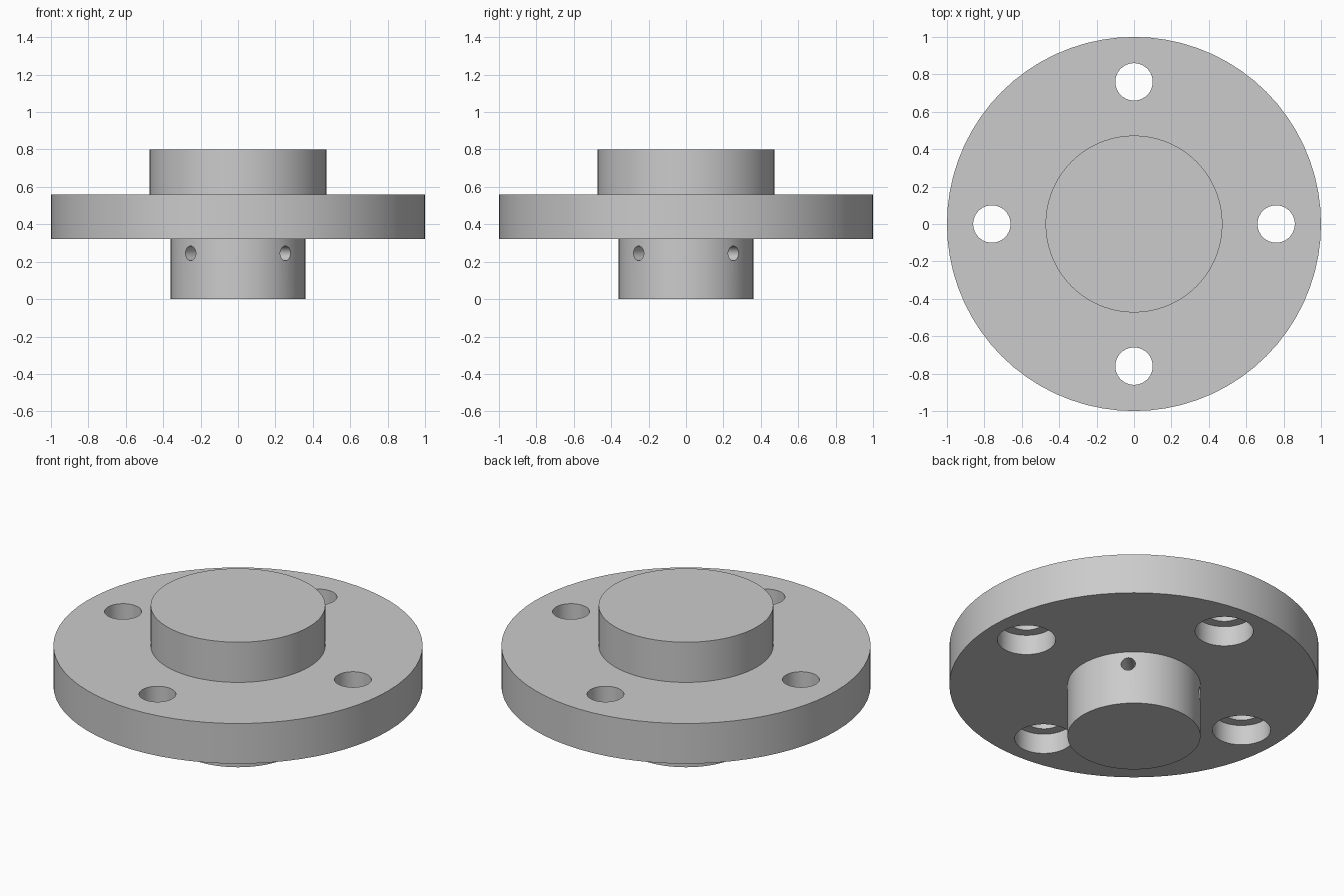
import bpy, bmesh
from math import pi, radians
from mathutils import Matrix

if "Cube" in bpy.data.objects:
    bpy.data.objects.remove(bpy.data.objects["Cube"])

SIDES = 72
STEP = pi / 2

grey = bpy.data.materials.new("plain_grey")
colour = (0.6, 0.6, 0.6, 1)
grey.use_nodes = True
grey.diffuse_color = colour
grey.node_tree.nodes["Principled BSDF"].inputs["Base Color"].default_value = colour


def add_lathe(bm, profile, sides, matrix=Matrix()):
    """Closed solid of revolution about z from (radius, height) points, low to high."""
    rings = []
    for r, z in profile:
        rings.append([bm.verts.new(matrix @ (Matrix.Rotation(2 * pi * i / sides, 4, "Z")
                      @ Matrix.Translation((r, 0, z))).translation) for i in range(sides)])
    for low, high in zip(rings, rings[1:]):
        for i in range(sides):
            j = (i + 1) % sides
            bm.faces.new((low[i], low[j], high[j], high[i]))
    bm.faces.new(rings[0][::-1])
    bm.faces.new(rings[-1])


def make(name, profile, sides=SIDES, places=(Matrix(),)):
    bm = bmesh.new()
    for place in places:
        add_lathe(bm, profile, sides, place)
    bmesh.ops.recalc_face_normals(bm, faces=bm.faces)
    mesh = bpy.data.meshes.new(name)
    bm.to_mesh(mesh)
    bm.free()
    mesh.materials.append(grey)
    ob = bpy.data.objects.new(name, mesh)
    bpy.context.collection.objects.link(ob)
    return ob


def activate(ob):
    bpy.ops.object.select_all(action="DESELECT")
    ob.select_set(True)
    bpy.context.view_layer.objects.active = ob


def cut(ob, cutter):
    cutter.hide_render = True
    mod = ob.modifiers.new("holes", "BOOLEAN")
    mod.operation = "DIFFERENCE"
    mod.solver = "EXACT"
    mod.object = cutter
    activate(ob)
    bpy.ops.object.modifier_apply(modifier=mod.name)
    bpy.data.objects.remove(cutter)


# Main solids, stacked on one axis
hub = make("lower_hub", [(0.36, 0), (0.36, 0.32)])
flange = make("flange", [(1, 0.32), (1, 0.56)])
boss = make("upper_boss", [(0.473, 0.56), (0.473, 0.8)])

# Four bolt holes, counterbored from below
bolt_places = [Matrix.Rotation(i * STEP, 4, "Z") @ Matrix.Translation((0.76, 0, 0))
               for i in range(4)]
cut(flange, make("bolt_hole_cutter",
                 [(0.158, 0.25), (0.158, 0.44), (0.1, 0.44), (0.1, 0.65)], 40, bolt_places))

# Four radial pin holes on the hub diagonals
pin_places = [Matrix.Translation((0, 0, 0.245)) @ Matrix.Rotation(radians(45) + i * STEP, 4, "Z")
              @ Matrix.Rotation(STEP, 4, "Y") for i in range(4)]
cut(hub, make("pin_hole_cutter", [(0.039, 0.2), (0.039, 0.45)], 24, pin_places))

for part in (hub, flange, boss):
    activate(part)
    bpy.ops.object.shade_smooth_by_angle(angle=radians(30))
